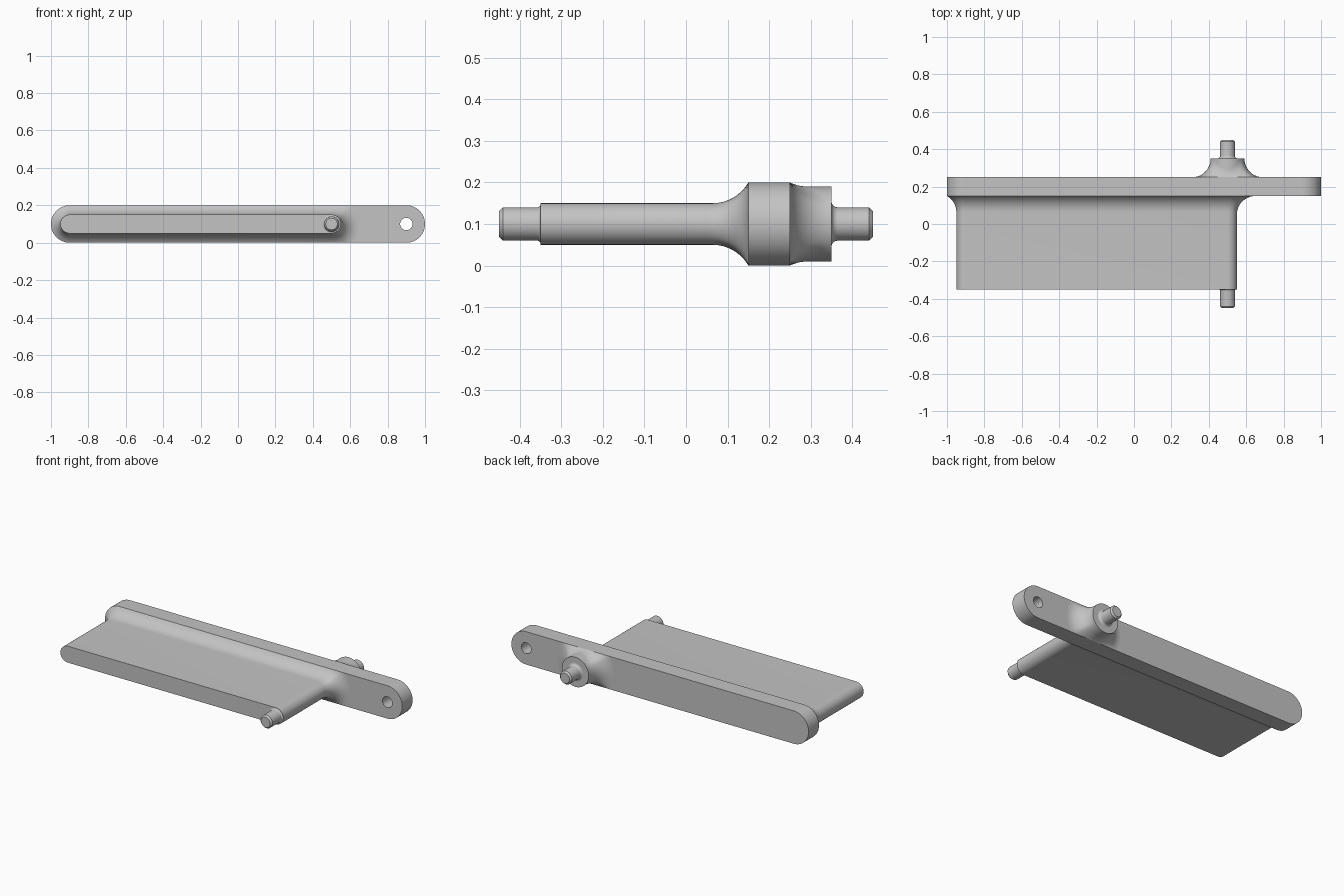
import bpy, bmesh, math

if "Cube" in bpy.data.objects:
    bpy.data.objects.remove(bpy.data.objects["Cube"])

grey = bpy.data.materials.new("grey")
grey.diffuse_color = (0.55, 0.55, 0.55, 1)
grey.use_nodes = True
grey.node_tree.nodes["Principled BSDF"].inputs["Base Color"].default_value = grey.diffuse_color

AXIS_Z = 0.1      # height of the centre line
PIVOT_X = 0.5     # pins and boss share this axis
HALF = 0.1        # half height of the side plate
FILLET = 0.1


def loft(name, rings, cap_start=True, cap_end=True):
    """Skin a list of closed rings into one smooth-by-angle object."""
    bm = bmesh.new()
    rows = [[bm.verts.new(p) for p in ring] for ring in rings]
    n = len(rows[0])
    for a, b in zip(rows, rows[1:]):
        for i in range(n):
            j = (i + 1) % n
            bm.faces.new((a[i], a[j], b[j], b[i]))
    if cap_start:
        bm.faces.new(rows[0][::-1])
    if cap_end:
        bm.faces.new(rows[-1])
    bmesh.ops.remove_doubles(bm, verts=bm.verts, dist=1e-5)
    bmesh.ops.recalc_face_normals(bm, faces=bm.faces)
    me = bpy.data.meshes.new(name)
    bm.to_mesh(me)
    bm.free()
    me.materials.append(grey)
    ob = bpy.data.objects.new(name, me)
    bpy.context.collection.objects.link(ob)
    return ob


def smooth(ob):
    bpy.ops.object.select_all(action='DESELECT')
    ob.select_set(True)
    bpy.context.view_layer.objects.active = ob
    bpy.ops.object.shade_smooth_by_angle(angle=math.radians(30))


def outline(x_left, x_right, seg=32):
    """(centre x, angle) pairs around a slot shape, or a circle if both match."""
    right = [(x_right, -math.pi / 2 + math.pi * i / seg) for i in range(seg + 1)]
    left = [(x_left, math.pi / 2 + math.pi * i / seg) for i in range(seg + 1)]
    return right + left if x_left != x_right else right[:-1] + left[:-1]


def ring(path, r, y):
    return [(cx + r * math.cos(a), y, AXIS_Z + r * math.sin(a)) for cx, a in path]


def flared(name, path, r, y_end, y_base, steps=12):
    """Straight body whose fillet into the plate stops at the plate's edge."""
    side = 1 if y_end > y_base else -1
    rings = [ring(path, r, y_end)]
    for k in range(steps + 1):
        pts = []
        for cx, a in path:
            if cx < 0 and math.cos(a) < 0:
                room = HALF - r
            else:
                room = HALF / max(abs(math.sin(a)), 0.01) - r
            top = math.acos(1 - min(FILLET, room) / FILLET)
            phi = top * k / steps
            rr = r + FILLET * (1 - math.cos(phi))
            y = y_base + side * FILLET * (math.sin(top) - math.sin(phi))
            pts.append((cx + rr * math.cos(a), y, AXIS_Z + rr * math.sin(a)))
        rings.append(pts)
    smooth(loft(name, rings, cap_end=False))


def pin(name, y0, side, fillet):
    """Round pin with a small root fillet and a chamfered tip."""
    path = outline(PIVOT_X, PIVOT_X, 20)
    prof = []
    for k in range(6):
        t = math.pi / 2 * k / 5
        prof.append((0.04 + fillet * (1 - math.sin(t)), fillet * (1 - math.cos(t))))
    prof += [(0.04, 0.09), (0.031, 0.1)]
    smooth(loft(name, [ring(path, r, y0 + side * d) for r, d in prof]))


# side plate with a round hole near one end
plate_path = outline(-0.9, 0.9)
plate = loft("side_plate", [ring(plate_path, HALF, y) for y in (0.15, 0.25)])
hole_path = outline(0.9, 0.9, 20)
cutter = loft("hole_cutter", [ring(hole_path, 0.033, y) for y in (0.1, 0.3)])
cut = plate.modifiers.new("hole", 'BOOLEAN')
cut.operation = 'DIFFERENCE'
cut.solver = 'EXACT'
cut.object = cutter
bpy.context.view_layer.objects.active = plate
plate.select_set(True)
bpy.ops.object.modifier_apply(modifier=cut.name)
bpy.data.objects.remove(cutter)
smooth(plate)

# wide flat blade in front, round boss behind
flared("blade", outline(-0.9, PIVOT_X), 0.05, -0.35, 0.15)
flared("boss", outline(PIVOT_X, PIVOT_X), 0.09, 0.35, 0.25)

# pivot pins
pin("front_pin", -0.35, -1, 0.008)
pin("back_pin", 0.35, 1, 0.015)
